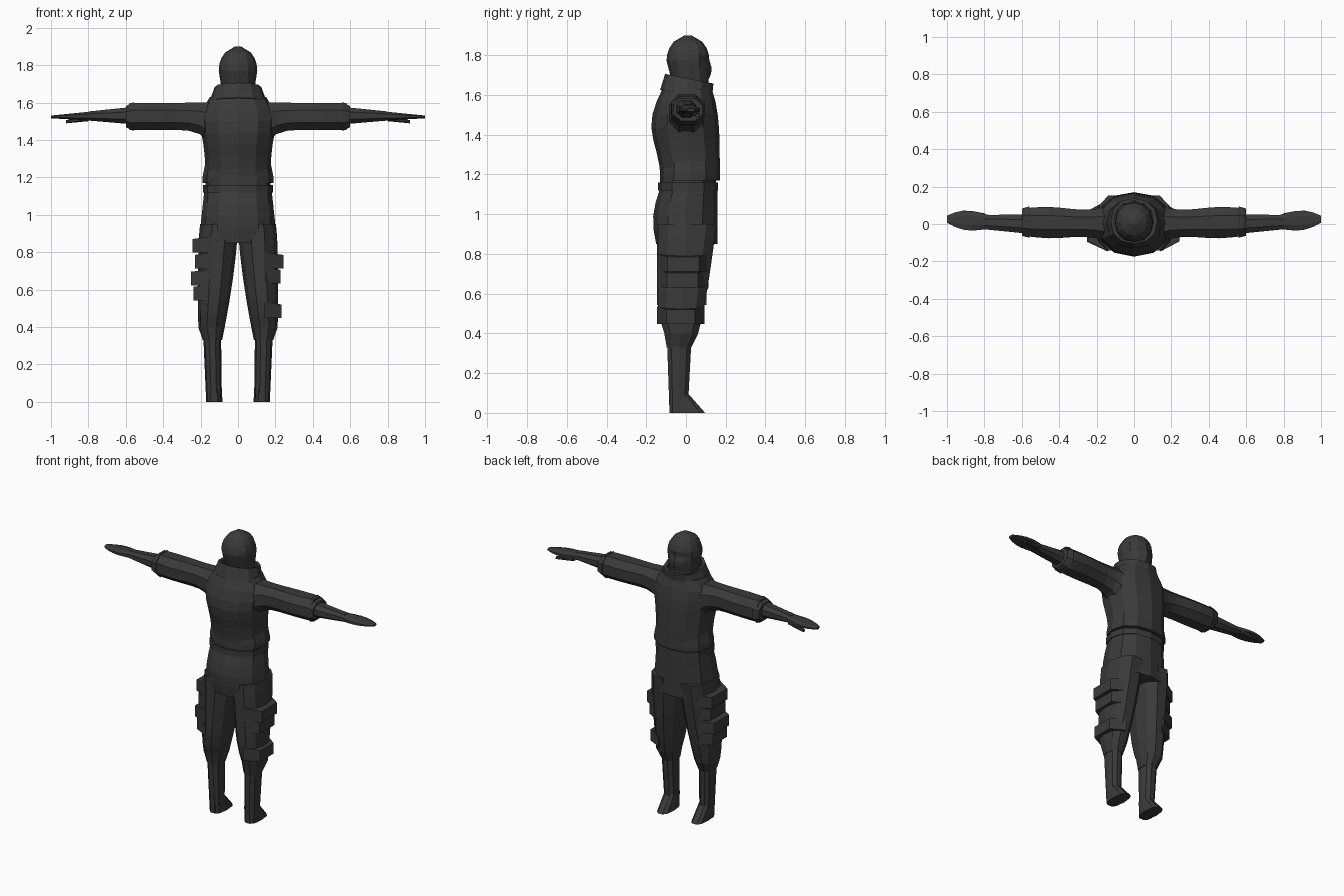
import bpy, bmesh
from math import sin, cos, pi, exp, sqrt, copysign

if "Cube" in bpy.data.objects:
    bpy.data.objects.remove(bpy.data.objects["Cube"])

cloth = bpy.data.materials.new("dark grey cloth")
cloth.use_nodes = True
cloth.diffuse_color = (0.042, 0.042, 0.043, 1)
shader = cloth.node_tree.nodes["Principled BSDF"]
shader.inputs["Base Color"].default_value = cloth.diffuse_color
shader.inputs["Roughness"].default_value = 0.9


def finish(name, bm):
    bmesh.ops.recalc_face_normals(bm, faces=bm.faces)
    mesh = bpy.data.meshes.new(name)
    bm.to_mesh(mesh)
    bm.free()
    mesh.materials.append(cloth)
    obj = bpy.data.objects.new(name, mesh)
    bpy.context.collection.objects.link(obj)
    return obj


def bump(t, peak, width):
    return exp(-((t - peak) / width) ** 2)


def box(mid_a, half_a, mid_b, half_b):
    """Bounds of a cross-section from its middle and half sizes."""
    return mid_a - half_a, mid_a + half_a, mid_b - half_b, mid_b + half_b


def taper(first, last):
    """A section that changes evenly from the first bounds to the last."""
    return lambda t: [a + (b - a) * t for a, b in zip(first, last)]


def loft(name, start, end, steps, section, side=0, along_x=False,
         sides=12, power=0.9, tilt=0, capped=True, tweak=None):
    """Skin rounded rings whose bounds follow a section rule."""
    bm = bmesh.new()
    rings = []
    for step in range(steps + 1):
        t = step / steps
        a_low, a_high, b_low, b_high = section(t)
        pos = start + (end - start) * t
        ring = []
        for i in range(sides):
            angle = 2 * pi * i / sides
            if along_x:
                angle += pi / sides
            u, v = [copysign(abs(f) ** power, f) for f in (cos(angle), sin(angle))]
            a = (a_low + a_high + u * (a_high - a_low)) / 2
            b = (b_low + b_high + v * (b_high - b_low)) / 2
            co = (pos * side, a, b) if along_x else (a * (side or 1), b, pos + tilt * b)
            ring.append(bm.verts.new(co))
        rings.append(ring)
    for low, high in zip(rings, rings[1:]):
        for i in range(sides):
            bm.faces.new((low[i - 1], low[i], high[i], high[i - 1]))
    if capped:
        bm.faces.new(rings[0])
        bm.faces.new(rings[-1])
    if tweak:
        for vert in bm.verts:
            tweak(vert.co)
    return finish(name, bm)


# Jacket: rounded upper back, slight waist, shoulders drawn in to the neck
def jacket_section(t):
    width = 0.175 + 0.03 * bump(t, 0.75, 0.3) - 0.04 * t ** 8
    back = 0.125 + 0.05 * bump(t, 0.6, 0.35) - 0.02 * t ** 8
    return -width, width, -back, 0.17 - 0.04 * t ** 4


loft("jacket", 1.18, 1.63, 7, jacket_section)
hem = (-0.19, 0.19, -0.13, 0.17)
loft("jacket_hem", 1.17, 1.2, 1, taper(hem, hem))
loft("jacket_waist", 1.2, 1.3, 1, taper(hem, (-0.17, 0.17, -0.12, 0.16)))

# Standing collar, open in the middle and lower at the throat
collar = loft("collar", 1.6, 1.685, 2, tilt=-0.2, capped=False, section=taper(
    (-0.155, 0.155, -0.13, 0.13), (-0.125, 0.125, -0.105, 0.138)))
wall = collar.modifiers.new("wall", "SOLIDIFY")
wall.thickness = 0.02

# Belt and hips
belt = box(0, 0.187, 0.01, 0.15)
loft("belt", 1.12, 1.16, 1, taper(belt, belt))
loft("waist_lining", 1.1, 1.2, 1, taper(box(0, 0.175, 0.01, 0.14), box(0, 0.175, 0.01, 0.14)))


def hip_section(t):
    width = 0.21 - 0.03 * t
    return -width, width, 0.02 * t - 0.15 - 0.025 * sin(pi * t), 0.158


loft("hips", 0.85, 1.13, 4, hip_section)


# Hooded head on a thick neck, with sunken eyes and a nose
def head_section(t):
    h = (t - 0.6) / 0.4
    if h > 0:
        r = max(sqrt(max(1 - h * h, 0)), 0.15)
        return box(0, 0.103 * r, 0.01, 0.108 * r)
    k = -h / 1.5
    return box(0, 0.103 - 0.028 * k, 0.01 + 0.02 * k, 0.108 - 0.03 * k)


def shape_face(co):
    if 1.76 < co.z < 1.79 and co.y > 0.08 and abs(co.x) > 0.03:
        co.y -= 0.014
    if 1.7 < co.z < 1.75 and co.y > 0.1 and abs(co.x) < 0.01:
        co.y += 0.012


loft("head", 1.58, 1.9, 10, head_section, tweak=shape_face)


# Sleeve flares into the torso and bulges at the elbow
def sleeve_section(t):
    flare = bump(t, 0, 0.2)
    depth = 0.075 + 0.04 * flare + 0.015 * bump(t, 0.75, 0.25)
    return box(0.01 * t, depth, 1.526 - 0.05 * flare, 0.078 + 0.06 * flare)


# Flat mitten hand, rounded at the tip
def hand_section(t):
    width = 0.04 - 0.02 * t ** 4 + 0.018 * sin(pi * t)
    return box(0.012 + 0.014 * t, width, 1.528 - 0.005 * t, 0.026 - 0.018 * t)


# Trouser leg gathered above the boot
def leg_section(t):
    outer = 0.213 - 0.025 * bump(t, 0, 0.06) - 0.01 * t ** 8
    back = 0.148 - 0.048 * bump(t, 0, 0.2)
    return 0.085 * (1 - t) ** 1.5, outer, -back, 0.03 + 0.13 * t ** 0.6


def pocket(name, side, top, reach):
    """A pouch whose outer face is narrower than its root."""
    bm = bmesh.new()
    bmesh.ops.create_cube(bm, size=1)
    back, front = -0.147, 0.04 + 0.1 * top
    for vert in bm.verts:
        outer = vert.co.x > 0
        half = (front - back) / 2 * (0.6 if outer else 1)
        y = (front + back) / 2 + copysign(half, vert.co.y)
        z = top - 0.015 * outer if vert.co.z > 0 else top - 0.088
        vert.co = (side * (reach if outer else 0.14), y, z)
    finish(name, bm)


for side, label in ((1, "left"), (-1, "right")):
    arm = dict(side=side, along_x=True, sides=8)
    loft(label + "_sleeve", 0.08, 0.58, 8, sleeve_section, **arm)
    loft(label + "_cuff", 0.56, 0.6, 1, taper(
        box(0.01, 0.09, 1.525, 0.083), box(0.01, 0.078, 1.525, 0.06)), **arm)
    loft(label + "_forearm", 0.56, 0.8, 2, taper(
        box(0, 0.056, 1.53, 0.05), box(0.01, 0.041, 1.528, 0.026)), **arm)
    loft(label + "_hand", 0.78, 1, 5, hand_section, **arm)
    loft(label + "_thumb", 0.8, 0.92, 2, taper(
        box(0.04, 0.02, 1.515, 0.016), box(0.06, 0.012, 1.497, 0.009)), **arm)

    leg = dict(side=side, sides=10)
    loft(label + "_trouser_leg", 0.33, 0.95, 9, leg_section, **leg)
    loft(label + "_boot_shaft", 0, 0.36, 2, taper(
        (0.088, 0.17, -0.085, 0.01), (0.09, 0.186, -0.098, 0.03)), **leg)
    loft(label + "_boot_foot", 0, 0.1, 2, taper(
        (0.083, 0.172, -0.086, 0.1), (0.088, 0.17, -0.085, 0.01)), power=0.75, **leg)

# Thigh pockets: each flap sits over a slimmer pouch
pocket("left_upper_flap", 1, 0.8, 0.243)
pocket("left_upper_pouch", 1, 0.72, 0.228)
pocket("left_lower_pouch", 1, 0.535, 0.233)
pocket("right_upper_flap", -1, 0.885, 0.243)
pocket("right_upper_pouch", -1, 0.8, 0.23)
pocket("right_lower_flap", -1, 0.71, 0.252)
pocket("right_lower_pouch", -1, 0.63, 0.238)
